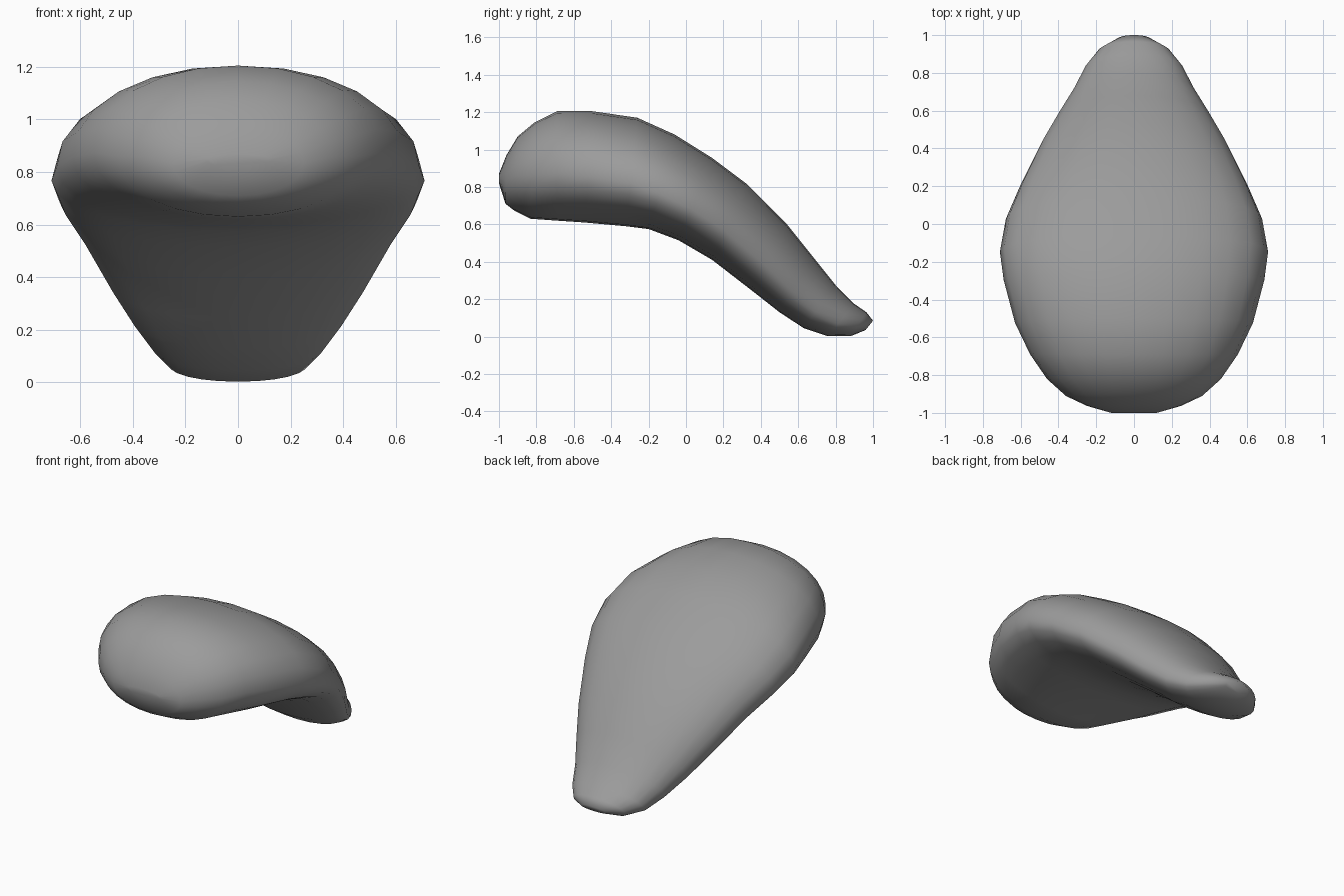
import bpy, bmesh
from math import sin, cos, tau, copysign

if "Cube" in bpy.data.objects:
    bpy.data.objects.remove(bpy.data.objects["Cube"])

# Cross-sections along the bent spine: (top y, top z, bottom y, bottom z, half width)
SECTIONS = [
    (-1.00, .87, -1.00, .82, .12), (-.96, .97, -.965, .71, .25),
    (-.90, 1.07, -.92, .675, .36), (-.81, 1.145, -.83, .63, .46),
    (-.69, 1.205, -.69, .62, .55), (-.50, 1.205, -.54, .61, .63),
    (-.26, 1.17, -.32, .59, .69), (-.06, 1.08, -.20, .575, .71),
    (.14, .955, -.04, .515, .678), (.32, .82, .14, .41, .60),
    (.54, .60, .36, .24, .49), (.68, .425, .50, .13, .405),
    (.80, .275, .63, .045, .325), (.90, .175, .76, .002, .265),
    (.965, .13, .88, .002, .19), (1.0, .085, .96, .035, .09),
]
SIDES = 24


def power(v, n):
    return copysign(abs(v) ** (2 / n), v)


def section_ring(bm, index, section):
    """Rounded section whose widest point sits below the middle."""
    ty, tz, by, bz, w = section
    edge = 0.5 + 0.12 * min(1, index / 7)
    ring = []
    for i in range(SIDES):
        a = tau * i / SIDES
        s = power(sin(a), 2.1)
        x = w * power(cos(a), 2.1)
        t = edge * (1 - s) if s > 0 else edge - (1 - edge) * s
        ring.append(bm.verts.new((x, ty + (by - ty) * t, tz + (bz - tz) * t)))
    return ring


# Bent pear-shaped pebble body
bm = bmesh.new()
rings = [section_ring(bm, i, s) for i, s in enumerate(SECTIONS)]
for a, b in zip(rings, rings[1:]):
    for i in range(SIDES):
        j = (i + 1) % SIDES
        bm.faces.new((a[i], a[j], b[j], b[i]))
bm.faces.new(rings[0])
bm.faces.new(rings[-1])
bmesh.ops.recalc_face_normals(bm, faces=bm.faces)
mesh = bpy.data.meshes.new("curved_body")
bm.to_mesh(mesh)
bm.free()
mesh.shade_smooth()
body = bpy.data.objects.new("curved_body", mesh)
bpy.context.collection.objects.link(body)

# Dark grey stone colour
stone = bpy.data.materials.new("dark_grey")
stone.diffuse_color = (0.33, 0.33, 0.33, 1)
stone.use_nodes = True
stone.node_tree.nodes["Principled BSDF"].inputs["Base Color"].default_value = stone.diffuse_color
mesh.materials.append(stone)
